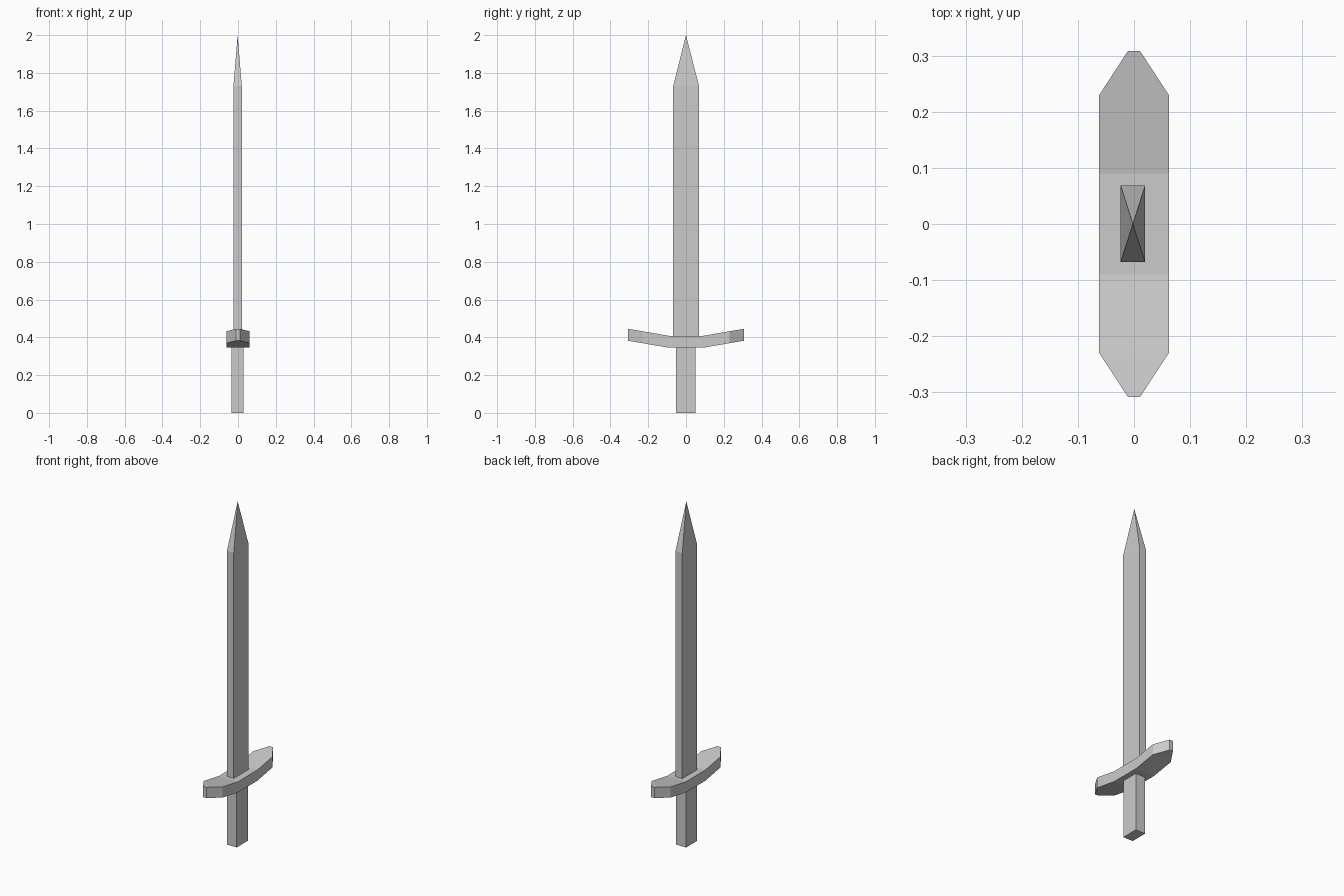
import bpy, bmesh

if "Cube" in bpy.data.objects:
    bpy.data.objects.remove(bpy.data.objects["Cube"])


def finish(name, bm):
    bmesh.ops.recalc_face_normals(bm, faces=bm.faces)
    mesh = bpy.data.meshes.new(name)
    bm.to_mesh(mesh)
    bm.free()
    obj = bpy.data.objects.new(name, mesh)
    bpy.context.collection.objects.link(obj)


def bridge(bm, a, b):
    n = len(a)
    for i in range(n):
        bm.faces.new((a[i], a[(i + 1) % n], b[(i + 1) % n], b[i]))


def rect(bm, x0, x1, y0, y1, z):
    return [bm.verts.new(p) for p in
            ((x0, y0, z), (x1, y0, z), (x1, y1, z), (x0, y1, z))]


# Grip: rectangular bar running into the guard
bm = bmesh.new()
low = rect(bm, -0.035, 0.029, -0.053, 0.050, 0.0)
high = rect(bm, -0.035, 0.029, -0.053, 0.050, 0.36)
bridge(bm, low, high)
bm.faces.new(low)
bm.faces.new(high)
finish("grip", bm)

# Blade: rectangular bar closing to a pyramid point
bm = bmesh.new()
low = rect(bm, -0.024, 0.020, -0.068, 0.069, 0.395)
high = rect(bm, -0.024, 0.020, -0.068, 0.069, 1.73)
bridge(bm, low, high)
bm.faces.new(low)
tip = bm.verts.new((-0.002, 0.0, 2.0))
for i in range(4):
    bm.faces.new((high[i], high[(i + 1) % 4], tip))
finish("blade", bm)

# Crossguard: stations (distance from middle, half width, bottom height), mirrored in y
half = [(0.09, 0.062, 0.345), (0.23, 0.062, 0.369), (0.308, 0.011, 0.382)]
stations = [(-y, w, z) for y, w, z in reversed(half)] + half
bm = bmesh.new()
rings = [[bm.verts.new(p) for p in
          ((-w, y, z), (w, y, z), (w, y, z + 0.063), (-w, y, z + 0.063))]
         for y, w, z in stations]
for a, b in zip(rings, rings[1:]):
    bridge(bm, a, b)
bm.faces.new(rings[0])
bm.faces.new(rings[-1])
finish("crossguard", bm)
